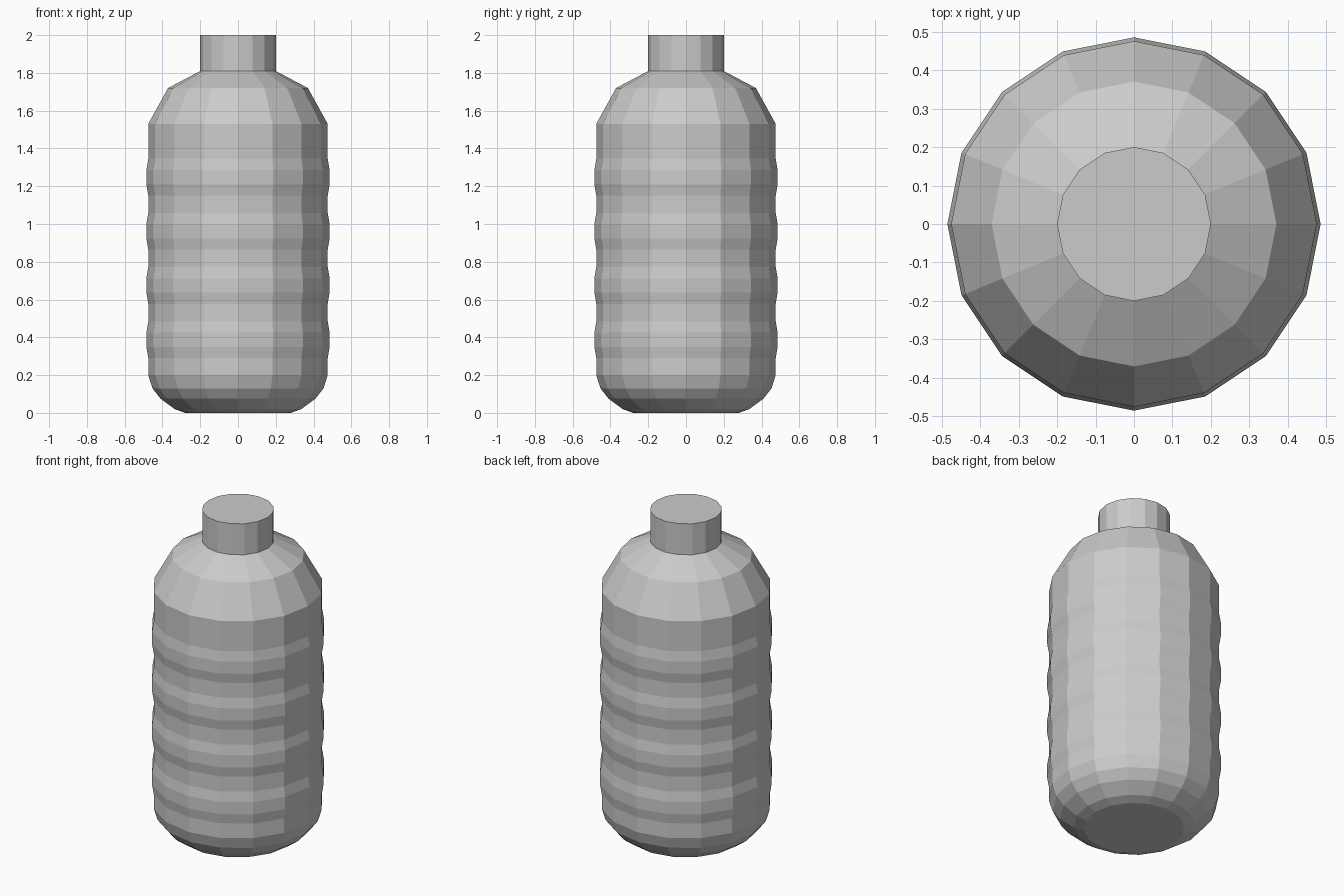
import bpy
import bmesh
from math import cos, sin, tau

cube = bpy.data.objects.get("Cube")
if cube:
    bpy.data.objects.remove(cube, do_unlink=True)

SIDES = 16

grey = bpy.data.materials.new("light grey")
grey.use_nodes = True
colour = (0.6, 0.6, 0.6, 1)
grey.diffuse_color = colour
grey.node_tree.nodes["Principled BSDF"].inputs["Base Color"].default_value = colour


def lathe(name, profile):
    """Spin a (radius, height) profile, listed bottom to top, and cap both ends."""
    bm = bmesh.new()
    rings = [[bm.verts.new((r * cos(tau * i / SIDES), r * sin(tau * i / SIDES), z))
              for i in range(SIDES)] for r, z in profile]
    for low, high in zip(rings, rings[1:]):
        for i in range(SIDES):
            j = (i + 1) % SIDES
            bm.faces.new((low[i], low[j], high[j], high[i]))
    bm.faces.new(rings[0][::-1])
    bm.faces.new(rings[-1])
    mesh = bpy.data.meshes.new(name)
    bm.to_mesh(mesh)
    bm.free()
    mesh.materials.append(grey)
    obj = bpy.data.objects.new(name, mesh)
    bpy.context.collection.objects.link(obj)
    return obj


# Rounded base
profile = [(0.28, 0), (0.335, 0.02), (0.41, 0.075), (0.453, 0.13), (0.475, 0.2)]

# Four shallow grip ridges
for k in range(4):
    z = 0.287 * k
    profile += [(0.475, 0.29 + z), (0.485, 0.35 + z), (0.485, 0.425 + z), (0.475, 0.485 + z)]

# Faceted shoulder, then the straight neck
profile += [(0.475, 1.53), (0.37, 1.72), (0.2, 1.81), (0.2, 2.0)]
lathe("bottle", profile)
